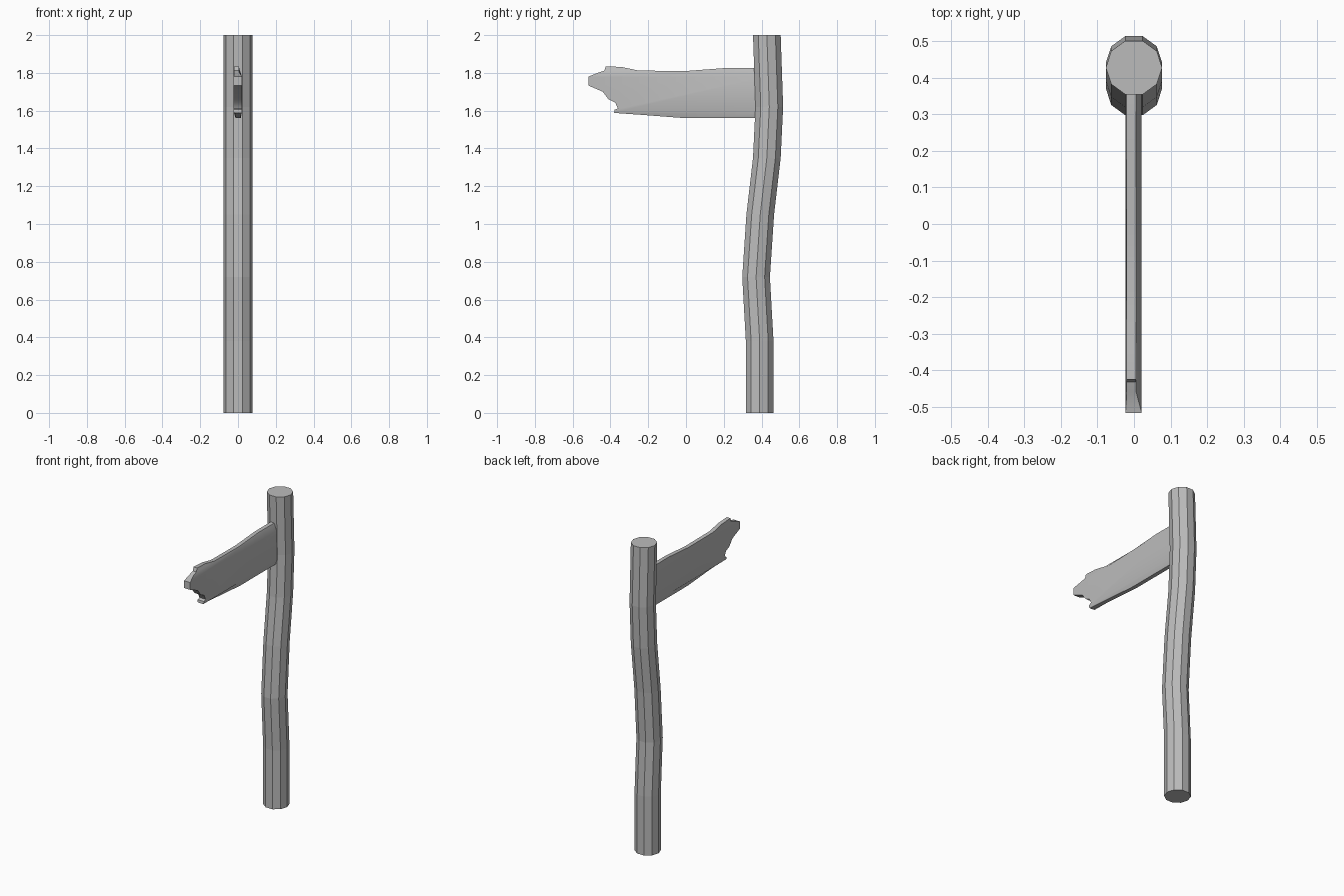
import bpy, bmesh, math
from mathutils import Vector

cube = bpy.data.objects.get("Cube")
if cube:
    bpy.data.objects.remove(cube, do_unlink=True)

GREY = (0.5, 0.5, 0.5, 1)
grey = bpy.data.materials.new("plain_grey")
grey.use_nodes = True
grey.diffuse_color = GREY
grey.node_tree.nodes["Principled BSDF"].inputs["Base Color"].default_value = GREY


def finish(bm, name):
    bmesh.ops.recalc_face_normals(bm, faces=bm.faces)
    mesh = bpy.data.meshes.new(name)
    bm.to_mesh(mesh)
    bm.free()
    mesh.materials.append(grey)
    obj = bpy.data.objects.new(name, mesh)
    bpy.context.collection.objects.link(obj)
    return obj


# Bent ten-sided post: (y, z) centres of its rings
SIDES, RADIUS = 10, 0.077
spine = [(.39, 0), (.39, .38), (.371, .72), (.393, 1.05),
         (.428, 1.35), (.441, 1.62), (.428, 2)]
bm = bmesh.new()
rings = []
for y, z in spine:
    angles = [math.tau * i / SIDES for i in range(SIDES)]
    rings.append([bm.verts.new((RADIUS * math.cos(a), y + RADIUS * math.sin(a), z))
                  for a in angles])
for low, high in zip(rings, rings[1:]):
    for i in range(SIDES):
        j = (i + 1) % SIDES
        bm.faces.new((low[i], low[j], high[j], high[i]))
bm.faces.new(rings[0])
bm.faces.new(rings[-1])
finish(bm, "post")

# Sign board with a splintered end: (y, z) outline
outline = [(.42, 1.56), (.42, 1.825), (.2, 1.825), (0, 1.81), (-.25, 1.812),
           (-.34, 1.831), (-.425, 1.835), (-.432, 1.812), (-.46, 1.803),
           (-.517, 1.78), (-.517, 1.733), (-.44, 1.70), (-.41, 1.66),
           (-.375, 1.643), (-.36, 1.612), (-.378, 1.605), (-.38, 1.588),
           (-.25, 1.579), (0, 1.56)]
bm = bmesh.new()
face = bm.faces.new([bm.verts.new((-.023, y, z)) for y, z in outline])
side = bmesh.ops.extrude_face_region(bm, geom=[face])
bmesh.ops.translate(bm, vec=(.044, 0, 0),
                    verts=[v for v in side["geom"] if isinstance(v, bmesh.types.BMVert)])

# Cut edge bands, then chamfer the long edges
for height in (1.59, 1.78):
    bmesh.ops.bisect_plane(bm, geom=bm.verts[:] + bm.edges[:] + bm.faces[:],
                           plane_co=Vector((0, 0, height)), plane_no=Vector((0, 0, 1)))
for v in bm.verts:
    if v.co.z > 1.8:
        v.co.x = .006 if v.co.x > 0 else -.02
    elif v.co.z < 1.589:
        v.co.x = .014 if v.co.x > 0 else -.012
board = finish(bm, "sign_board")

bpy.ops.object.select_all(action="DESELECT")
board.select_set(True)
bpy.context.view_layer.objects.active = board
bpy.ops.object.shade_smooth_by_angle(angle=math.radians(40))
